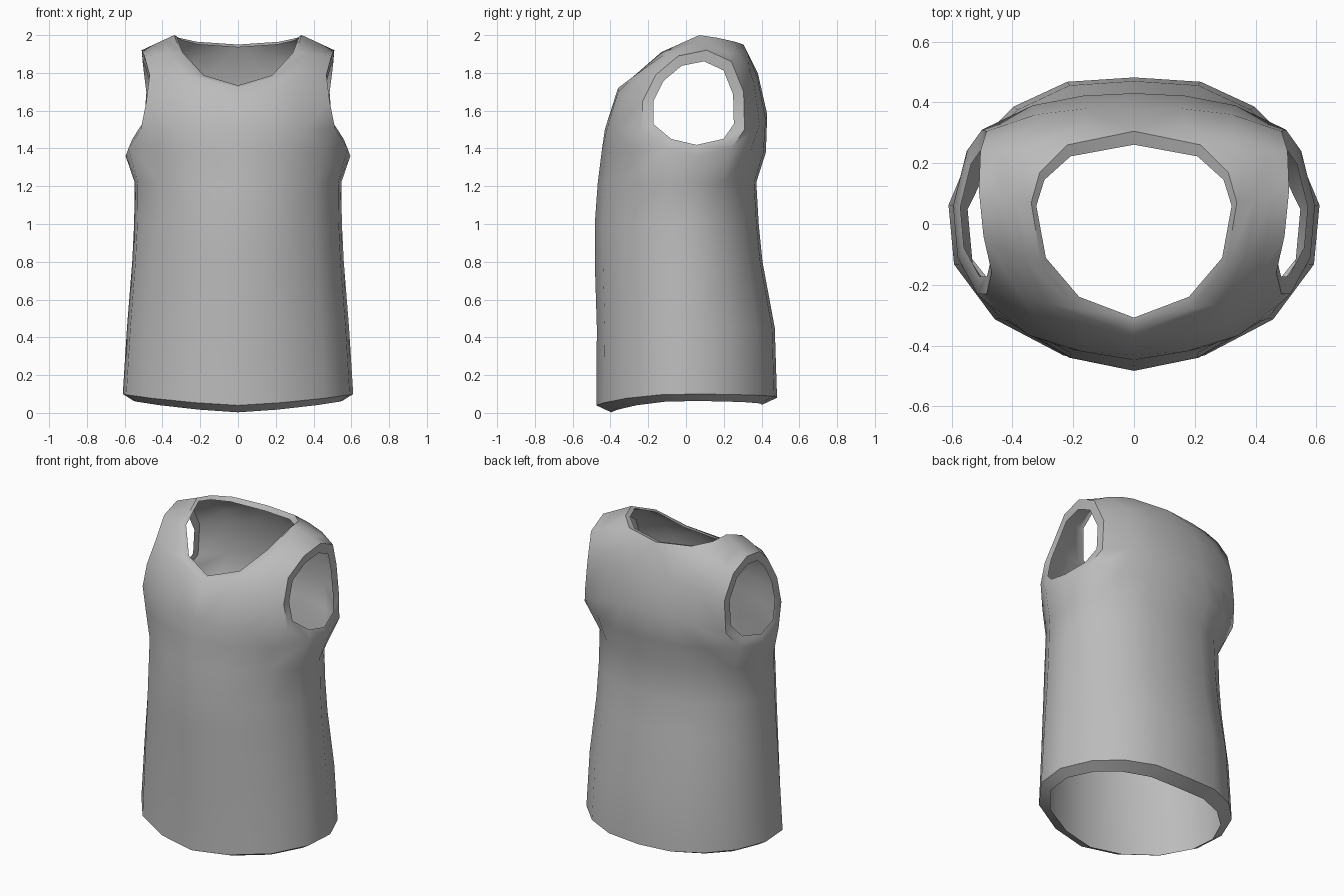
import bpy, bmesh, math
from mathutils import Vector as V

cube = bpy.data.objects.get("Cube")
if cube:
    bpy.data.objects.remove(cube)

fabric = bpy.data.materials.new("grey fabric")
fabric.use_nodes = True
grey = (0.5, 0.5, 0.5, 1)
fabric.diffuse_color = grey
bsdf = fabric.node_tree.nodes["Principled BSDF"]
bsdf.inputs["Base Color"].default_value = grey
bsdf.inputs["Roughness"].default_value = 0.8

# Half outline of the torso, front centre to back centre
outline = [(0, -1), (.38, -.91), (.75, -.66), (.97, -.28), (1, .13),
           (.87, .52), (.65, .8), (.36, .97), (0, 1)]
# Torso levels: height, half width, front depth, back depth
levels = [(.08, .61, .475, .482), (.45, .588, .472, .47), (.8, .56, .483, .405),
          (1, .55, .483, .385), (1.22, .547, .467, .372), (1.38, .595, .447, .423)]
# Armhole loop from the armpit, forward, over the shoulder and down the back
armhole = [V(p) for p in (
    (.595, .06, 1.36), (.58, -.11, 1.4), (.515, -.23, 1.5), (.485, -.23, 1.65),
    (.468, -.16, 1.79), (.495, -.04, 1.89), (.51, .11, 1.92), (.505, .24, 1.86),
    (.485, .305, 1.7), (.5, .31, 1.5), (.55, .24, 1.4))]
# Yoke strips: start on the centre line or neck, armhole index, bulge
strips = [((0, -.43, 1.5), 2, (0, -.07, 0)),
          ((0, -.36, 1.72), 3, (0, -.055, 0)),
          ((.19, -.28, 1.78), 4, (0, -.03, .01)),
          ((.305, -.13, 1.91), 5, (0, -.01, 0)),
          ((.338, .07, 2), 6, (0, 0, 0)),
          ((.31, .17, 1.985), 7, (0, .01, 0)),
          ((.22, .26, 1.965), 7, (0, .02, .01)),
          ((0, .305, 1.95), 8, (0, .03, .04)),
          ((0, .38, 1.8), 8, (0, .03, .01)),
          ((0, .43, 1.58), 9, (0, .04, 0))]

bm = bmesh.new()


def bridge(a, b):
    """Skin two rows of vertices, collapsing shared ones to triangles."""
    for i in range(len(a) - 1):
        loop = list(dict.fromkeys((a[i], a[i + 1], b[i + 1], b[i])))
        if len(loop) > 2:
            bm.faces.new(loop)


def rim_point(p):
    """Inner edge of the folded rim at a point on an opening."""
    if p.z < .2:
        return V((p.x * .905, p.y * .835, p.z - .037))
    if abs(p.x) > .4:
        middle = V((math.copysign(.48, p.x), .04, 1.64))
        return p.lerp(middle, .21)
    return V((p.x * .95, p.y * .855, p.z - .015 - .08 * min(p.y, 0)))


# Torso tube with a hem that dips at the front
rows = []
for z, width, front, back in levels:
    row = []
    for x, y in outline:
        depth = front if y < 0 else back
        hem = .02 * x - .04 * max(0, -y) ** 2 if z < .1 else 0
        row.append(bm.verts.new((x * width, y * depth, z + hem)))
    rows.append(row)
for low, high in zip(rows, rows[1:]):
    bridge(low, high)
top = rows[-1]
edge = {0: top[4], 1: top[3], 10: top[5]}
for k, point in enumerate(armhole):
    if k in edge:
        edge[k].co = point
    else:
        edge[k] = bm.verts.new(point)

# Chest, shoulder straps and upper back
previous = top[:4]
for start, k, bulge in strips:
    start, end = V(start), armhole[k]
    row = [bm.verts.new(start)]
    for t, amount in ((1 / 3, .8), (2 / 3, 1)):
        row.append(bm.verts.new(start.lerp(end, t) + V(bulge) * amount))
    row.append(edge[k])
    bridge(previous, row)
    previous = row
bridge(previous, top[:4:-1])

# Other half
bmesh.ops.mirror(bm, geom=bm.verts[:] + bm.edges[:] + bm.faces[:],
                 axis='X', merge_dist=.001)
bmesh.ops.remove_doubles(bm, verts=bm.verts[:], dist=.001)

# Folded rims of the hem, neck and armholes
open_edges = [e for e in bm.edges if e.is_boundary]
inner = {v: bm.verts.new(rim_point(v.co))
         for v in {v for e in open_edges for v in e.verts}}
for e in open_edges:
    a, b = e.verts
    bm.faces.new((a, b, inner[b], inner[a]))

# Outward normals
bmesh.ops.recalc_face_normals(bm, faces=bm.faces[:])
front_face = min(bm.faces, key=lambda f: f.calc_center_median().y)
if front_face.normal.y > 0:
    bmesh.ops.reverse_faces(bm, faces=bm.faces[:])

mesh = bpy.data.meshes.new("tank_top")
bm.to_mesh(mesh)
bm.free()
mesh.materials.append(fabric)
shirt = bpy.data.objects.new("tank_top", mesh)
bpy.context.collection.objects.link(shirt)
bpy.context.view_layer.objects.active = shirt
shirt.select_set(True)
bpy.ops.object.shade_smooth_by_angle(angle=math.radians(50))
